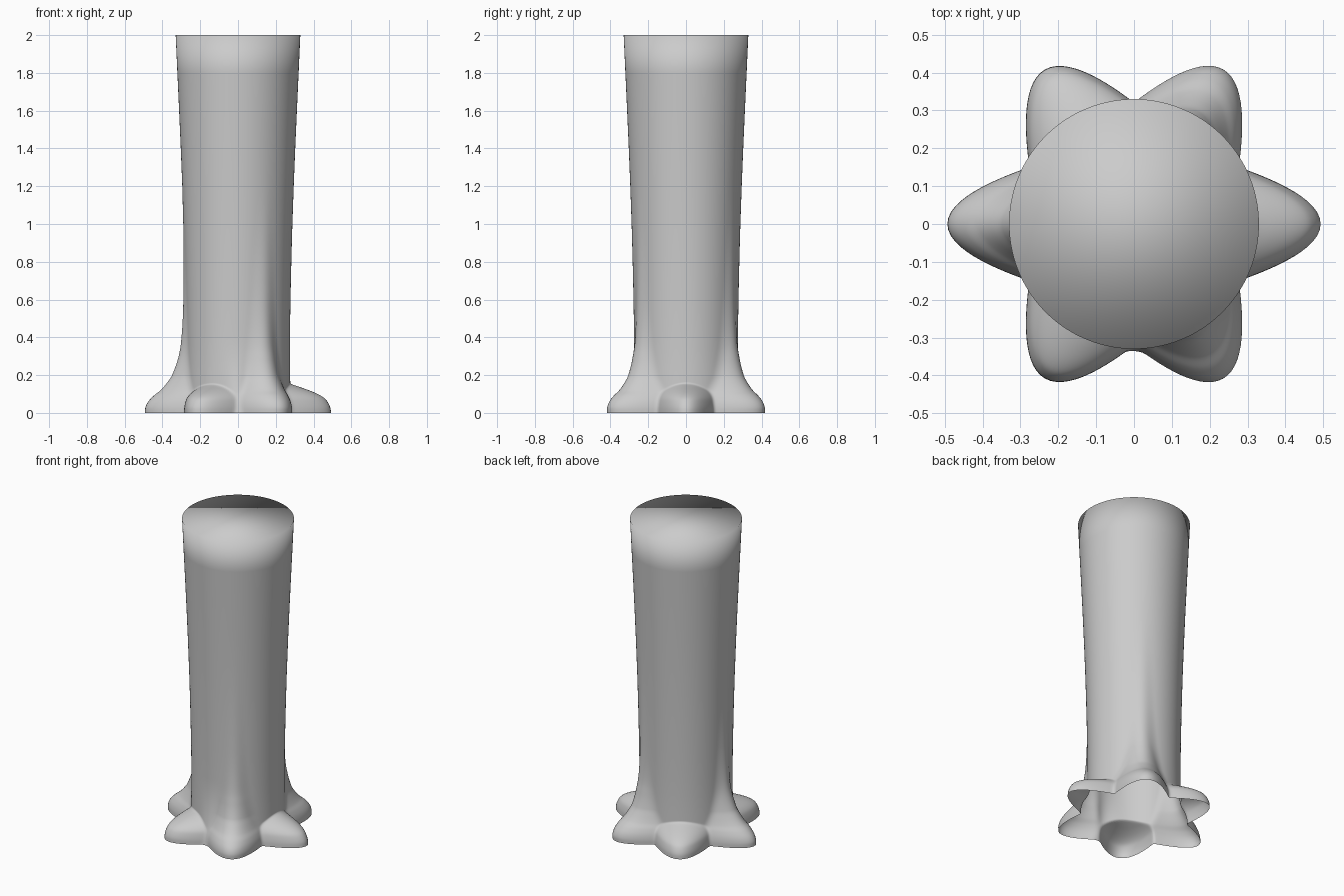
import bpy, bmesh, math

if "Cube" in bpy.data.objects:
    bpy.data.objects.remove(bpy.data.objects["Cube"])

SEGS = 192


def curve(pts, z):
    """Smooth (Catmull-Rom style) interpolation of (z, radius) points."""
    if z <= pts[0][0]:
        return pts[0][1]
    if z >= pts[-1][0]:
        return pts[-1][1]
    n = len(pts)

    def slope(i):
        a, b = pts[max(i - 1, 0)], pts[min(i + 1, n - 1)]
        return (b[1] - a[1]) / (b[0] - a[0])

    for i in range(n - 1):
        (z0, r0), (z1, r1) = pts[i], pts[i + 1]
        if z <= z1:
            h = z1 - z0
            t = (z - z0) / h
            return ((2*t**3 - 3*t*t + 1) * r0 + (t**3 - 2*t*t + t) * h * slope(i)
                    + (3*t*t - 2*t**3) * r1 + (t**3 - t*t) * h * slope(i + 1))


def soft_max(a, b, k):
    h = max(k - abs(a - b), 0) / k
    return max(a, b) + h * h * k / 4


# profiles: trunk shaft, flaring roots that run up the trunk, low domed roots
SHAFT = [(0, .28), (.3, .275), (.6, .278), (1, .288), (1.4, .303), (1.8, .321), (2, .33)]
FLARE = [(0, .493), (.03, .49), (.06, .475), (.09, .447), (.12, .41), (.16, .375),
         (.2, .349), (.3, .314), (.4, .299), (.6, .288), (1, .28), (2, .26)]
DOME = [(0, .493), (.03, .488), (.06, .473), (.08, .455), (.1, .422), (.12, .375),
        (.14, .318), (.16, .265), (.2, .2), (.3, .1)]


def lobe(tip, d, k):
    """Polar radius of a parabolic lobe with the given tip, at angle d from its axis."""
    s2, c = k * math.sin(d) ** 2, math.cos(d)
    if s2 < 1e-6:
        return tip / c
    return (-c + math.sqrt(c * c + 4 * s2 * tip)) / (2 * s2)


def radius(a, z):
    r = curve(SHAFT, z)
    # web of bark between the two front roots
    d = math.remainder(a - math.radians(270), math.tau)
    r += .055 * math.exp(-(d / .25) ** 2) * max(0, 1 - z / .4) ** 2
    for i in range(6):
        d = math.remainder(a - i * math.pi / 3, math.tau)
        if abs(d) > 1.4:
            continue
        flared = i % 2 == 1
        tip = curve(FLARE if flared else DOME, z)
        side = i % 3 == 0
        if not side:
            tip -= .022 * max(0, 1 - z / .3)
        r = soft_max(r, lobe(tip, d, 9.6 if side else 7.5), .02 if flared else .012)
    return r


# single open-bottomed shell with a closed top
heights = [i * .005 for i in range(41)] + [.22 + .02 * i for i in range(20)]
heights += [.7, .85, 1, 1.2, 1.4, 1.6, 1.8, 2]
bm = bmesh.new()
rings = []
for z in heights:
    ring = []
    for j in range(SEGS):
        a = math.tau * j / SEGS
        r = .33 if z == 2 else radius(a, z)
        ring.append(bm.verts.new((r * math.cos(a), r * math.sin(a), z)))
    rings.append(ring)
for lo, hi in zip(rings, rings[1:]):
    for j in range(SEGS):
        k = (j + 1) % SEGS
        bm.faces.new((lo[j], lo[k], hi[k], hi[j]))
bm.faces.new(rings[-1])
for f in bm.faces:
    f.smooth = True
mesh = bpy.data.meshes.new("rooted_trunk")
bm.to_mesh(mesh)
bm.free()
trunk = bpy.data.objects.new("rooted_trunk", mesh)
bpy.context.collection.objects.link(trunk)
